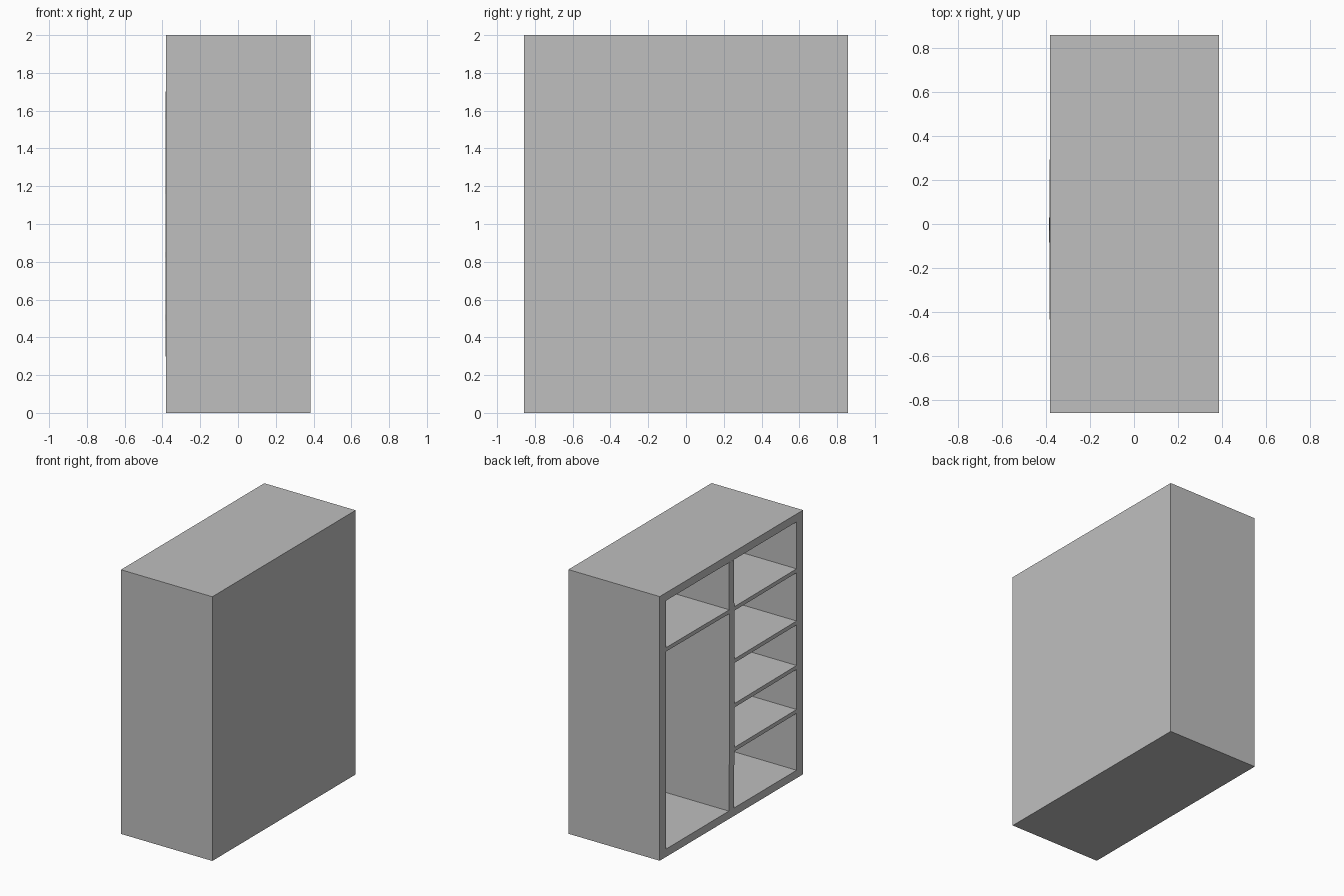
import bpy
import bmesh

cube = bpy.data.objects.get("Cube")
if cube:
    bpy.data.objects.remove(cube, do_unlink=True)

# Single plain grey finish
GREY = (0.52, 0.52, 0.52, 1.0)
grey = bpy.data.materials.new("plain_grey")
grey.use_nodes = True
grey.diffuse_color = GREY
grey.node_tree.nodes["Principled BSDF"].inputs["Base Color"].default_value = GREY


def prism(name, outline, push):
    """Extrude a flat outline of 3D points along push."""
    bm = bmesh.new()
    face = bm.faces.new([bm.verts.new(p) for p in outline])
    result = bmesh.ops.extrude_face_region(bm, geom=[face])
    moved = [v for v in result["geom"] if isinstance(v, bmesh.types.BMVert)]
    bmesh.ops.translate(bm, verts=moved, vec=push)
    bmesh.ops.recalc_face_normals(bm, faces=bm.faces)
    mesh = bpy.data.meshes.new(name)
    bm.to_mesh(mesh)
    bm.free()
    mesh.materials.append(grey)
    obj = bpy.data.objects.new(name, mesh)
    bpy.context.collection.objects.link(obj)
    return obj


def box(name, x, y, z):
    outline = [(x[0], y[0], z[0]), (x[1], y[0], z[0]),
               (x[1], y[1], z[0]), (x[0], y[1], z[0])]
    return prism(name, outline, (0, 0, z[1] - z[0]))


# Main dimensions: the open side faces -x
OPEN, BACK = -0.38, 0.385
INNER_BACK = BACK - 0.06
HALF, INNER = 0.857, 0.78
HEIGHT, BOARD = 2.0, 0.06
DIVIDER = 0.03
SHELF = 0.03


def bowed_edge(z):
    """Open edge swells very slightly at mid height."""
    return OPEN - 0.005 * (1 - (z - 1) ** 2)


# Outer carcass
box("bottom_board", (OPEN, BACK), (-HALF, HALF), (0, BOARD))
box("top_board", (OPEN, BACK), (-HALF, HALF), (HEIGHT - BOARD, HEIGHT))
inside = (BOARD, HEIGHT - BOARD)
box("side_panel_a", (OPEN, BACK), (INNER, HALF), inside)
box("side_panel_b", (OPEN, BACK), (-HALF, -INNER), inside)
box("back_panel", (INNER_BACK, BACK), (-INNER, INNER), inside)

# Upright divider with its slightly bowed edge
steps = 12
heights = [BOARD + (HEIGHT - 2 * BOARD) * i / steps for i in range(steps + 1)]
edge = [(bowed_edge(z), -DIVIDER, z) for z in heights]
rear = [(INNER_BACK, -DIVIDER, z) for z in reversed(inside)]
prism("divider", edge + rear, (0, 2 * DIVIDER, 0))


def shelf(name, side, top):
    near, far = side * DIVIDER, side * INNER
    z = top - SHELF
    outline = [(bowed_edge(z), near, z), (OPEN, far, z),
               (INNER_BACK, far, z), (INNER_BACK, near, z)]
    prism(name, outline, (0, 0, SHELF))


# One hat shelf over the hanging space, four shelves in the other bay
shelf("hat_shelf", 1, 1.585)
for number, top in enumerate((0.52, 0.853, 1.19, 1.585), 1):
    shelf(f"shelf_{number}", -1, top)
